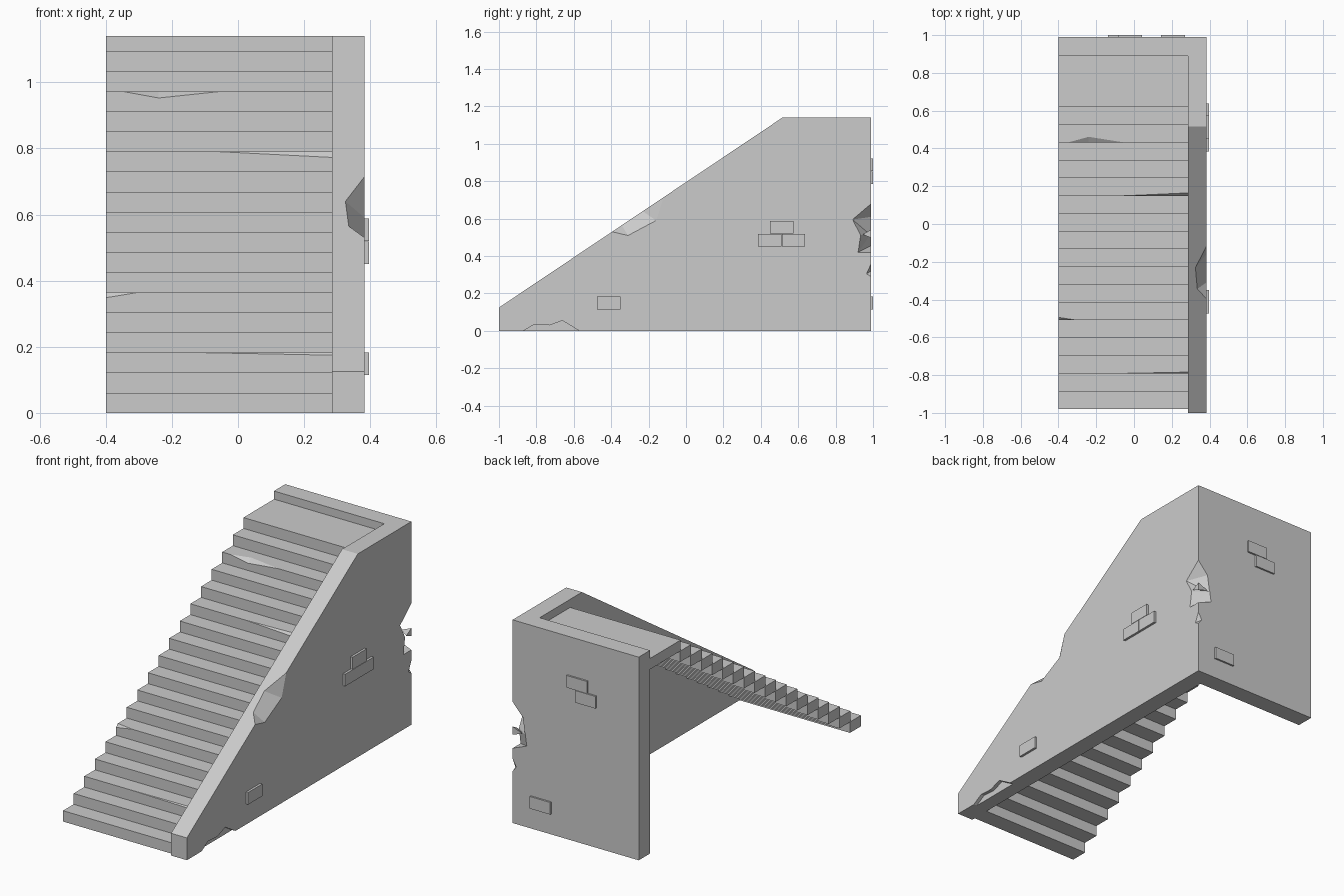
import bpy
import bmesh
from mathutils import Vector

if "Cube" in bpy.data.objects:
    bpy.data.objects.remove(bpy.data.objects["Cube"])

stone = bpy.data.materials.new("grey stone")
stone.use_nodes = True
GREY = (0.6, 0.6, 0.6, 1)
stone.diffuse_color = GREY
stone.node_tree.nodes["Principled BSDF"].inputs["Base Color"].default_value = GREY

LEFT, INNER, OUTER = -0.4, 0.285, 0.383
BACK_IN, BACK = 0.89, 0.99
TOP = 1.14
STEPS, RUN, RISE, START = 18, 0.0941, 0.0608, -0.98


def finish(name, bm):
    bmesh.ops.recalc_face_normals(bm, faces=bm.faces)
    mesh = bpy.data.meshes.new(name)
    bm.to_mesh(mesh)
    bm.free()
    mesh.materials.append(stone)
    obj = bpy.data.objects.new(name, mesh)
    bpy.context.collection.objects.link(obj)
    return obj


def extrude_profile(name, points, x0, x1):
    """Extrude a (y, z) outline along x."""
    bm = bmesh.new()
    face = bm.faces.new([bm.verts.new((x0, y, z)) for y, z in points])
    out = bmesh.ops.extrude_face_region(bm, geom=[face])
    moved = [v for v in out["geom"] if isinstance(v, bmesh.types.BMVert)]
    bmesh.ops.translate(bm, verts=moved, vec=(x1 - x0, 0, 0))
    return finish(name, bm)


def box(name, x0, x1, y0, y1, z0, z1):
    return extrude_profile(name, [(y0, z0), (y1, z0), (y1, z1), (y0, z1)], x0, x1)


def hull(name, points):
    bm = bmesh.new()
    for p in points:
        bm.verts.new(p)
    out = bmesh.ops.convex_hull(bm, input=bm.verts)
    loose = set(out["geom_interior"] + out["geom_unused"])
    bmesh.ops.delete(bm, geom=[v for v in loose if isinstance(v, bmesh.types.BMVert)],
                     context="VERTS")
    return finish(name, bm)


def cut(obj, cutter):
    """Subtract the cutter for good, then discard it."""
    mod = obj.modifiers.new("chip", "BOOLEAN")
    mod.operation, mod.solver, mod.object = "DIFFERENCE", "EXACT", cutter
    bpy.context.view_layer.update()
    graph = bpy.context.evaluated_depsgraph_get()
    mesh = bpy.data.meshes.new_from_object(obj.evaluated_get(graph))
    obj.modifiers.clear()
    obj.data = mesh
    bpy.data.objects.remove(cutter)


# Stair flight: stepped on top and underneath, ending in a landing
upper, lower = [], []
for i in range(STEPS):
    y, z = START + i * RUN, i * RISE
    upper += [(y, z), (y, z + RISE)]
    if i < STEPS - 1:
        # the small overlap joins each step to the next
        lower += [(y + RUN + 0.004, z), (y + RUN + 0.004, z + RISE)]
landing = STEPS * RISE
end = [(BACK_IN, landing), (BACK_IN, landing - RISE)]
stairs = extrude_profile("stairs", upper + end + lower[::-1], LEFT, INNER)

# Worn step edges: step index, two ends, deepest x, depth back, depth down
for i, xa, xb, xd, dy, dz in [
    (15, -0.35, -0.05, -0.24, 0.03, 0.02),
    (12, -0.06, INNER + 0.01, INNER + 0.01, 0.016, 0.018),
    (5, LEFT - 0.01, -0.3, LEFT - 0.01, 0.017, 0.018),
    (2, -0.12, INNER + 0.01, INNER + 0.01, 0.008, 0.008),
]:
    y, z = START + i * RUN, (i + 1) * RISE
    cut(stairs, hull("chip_cutter", [
        (xa, y, z), (xb, y, z), (xd, y + dy, z), (xd, y, z - dz),
        (xd, y - 0.02, z + 0.02)]))

# Side wall with a sloping top
SLOPE_Y, FRONT_Z = 0.515, 0.125
side = extrude_profile("side_wall", [
    (-1, 0), (BACK, 0), (BACK, TOP), (SLOPE_Y, TOP), (-1, FRONT_Z)], INNER, OUTER)


def on_slope(x, z):
    return (x, -1 + (z - FRONT_Z) * (SLOPE_Y + 1) / (TOP - FRONT_Z), z)


# Chip on the sloping edge
cut(side, hull("chip_cutter", [
    on_slope(OUTER, 0.715), on_slope(0.325, 0.64), on_slope(0.335, 0.565),
    on_slope(OUTER, 0.53), (OUTER, -0.31, 0.51), (OUTER, -0.16, 0.59),
    (0.42, -0.28, 0.67)]))

# Chips on the rear corner
OUT = Vector((0.42, 1.03, 0))
cut(side, hull("chip_cutter", [
    (OUTER, BACK, 0.68), (OUTER, 0.89, 0.595), (OUTER, 0.935, 0.51),
    (0.32, BACK, 0.61), (0.305, BACK, 0.51), OUT + Vector((0, 0, 0.58))]))
cut(side, hull("chip_cutter", [
    (OUTER, 0.935, 0.52), (OUTER, 0.92, 0.42), (OUTER, BACK, 0.42),
    (0.305, BACK, 0.52), (0.295, BACK, 0.455), OUT + Vector((0, 0, 0.47))]))
cut(side, hull("chip_cutter", [
    (OUTER, BACK, 0.36), (OUTER, 0.965, 0.305), (OUTER, BACK, 0.29),
    (0.36, BACK, 0.32), OUT + Vector((0, 0, 0.32))]))

# Crumbled foot of the side wall
cut(side, extrude_profile("chip_cutter", [
    (-0.87, -0.02), (-0.87, 0), (-0.81, 0.035), (-0.73, 0.03),
    (-0.66, 0.055), (-0.57, 0), (-0.57, -0.02)], OUTER - 0.02, OUTER + 0.02))

# Back wall
box("back_wall", LEFT, INNER, BACK_IN, BACK, 0, TOP)

# Raised bricks on the side wall: y, z of the lower corner
for n, (y, z) in enumerate([(0.45, 0.52), (0.385, 0.45), (0.512, 0.45), (-0.475, 0.115)]):
    box(f"side_brick_{n + 1}", OUTER - 0.005, OUTER + 0.013, y, y + 0.125, z, z + 0.068)

# Raised bricks on the back wall: x, z of the lower corner
for n, (x, z) in enumerate([(-0.085, 0.855), (-0.138, 0.785), (0.143, 0.115)]):
    box(f"back_brick_{n + 1}", x, x + 0.127, BACK - 0.005, 1.0, z, z + 0.068)
